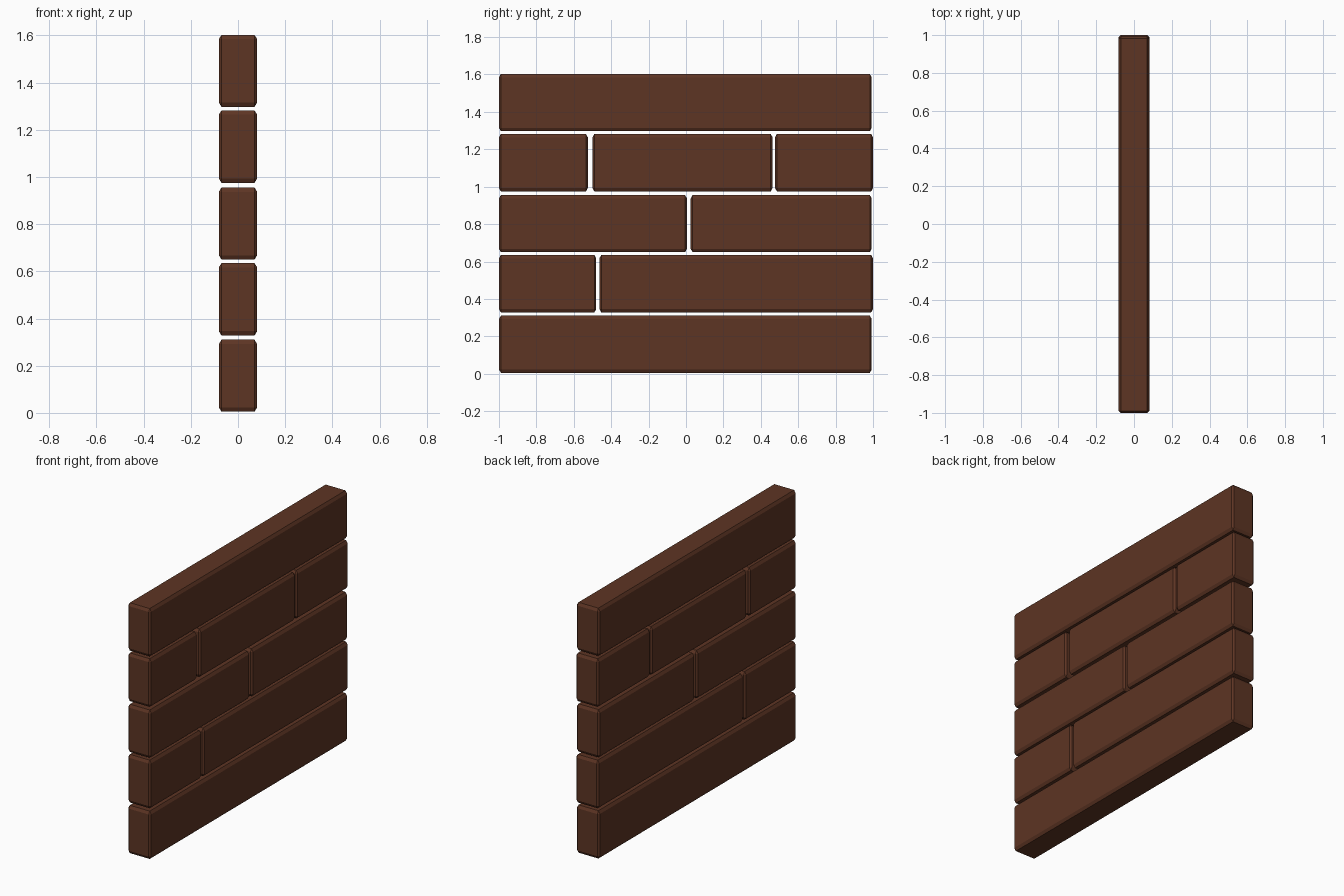
import bpy, bmesh
from mathutils import Vector

if "Cube" in bpy.data.objects:
    bpy.data.objects.remove(bpy.data.objects["Cube"])

wood = bpy.data.materials.new("dark_brown")
wood.diffuse_color = (0.11, 0.035, 0.017, 1)
wood.use_nodes = True
wood.node_tree.nodes["Principled BSDF"].inputs["Base Color"].default_value = wood.diffuse_color

HALF_X = 0.081                           # half thickness of the wall
CHAMFER = Vector((0.011, 0.010, 0.018))  # edge cut along x, y, z


def plank(name, y0, y1, z0, z1):
    """Box with flat chamfers on every edge."""
    h = Vector((HALF_X, (y1 - y0) / 2, (z1 - z0) / 2))
    bm = bmesh.new()
    for sx in (-1, 1):
        for sy in (-1, 1):
            for sz in (-1, 1):
                for axis in range(3):
                    p = h - CHAMFER
                    p[axis] = h[axis]
                    bm.verts.new((p.x * sx, p.y * sy, p.z * sz))
    bmesh.ops.convex_hull(bm, input=bm.verts)
    bmesh.ops.dissolve_limit(bm, angle_limit=0.01, verts=bm.verts, edges=bm.edges)
    bmesh.ops.recalc_face_normals(bm, faces=bm.faces)
    me = bpy.data.meshes.new(name)
    bm.to_mesh(me)
    bm.free()
    me.materials.append(wood)
    ob = bpy.data.objects.new(name, me)
    ob.location = (0, (y0 + y1) / 2, (z0 + z1) / 2)
    bpy.context.collection.objects.link(ob)


# Rows from bottom to top: z range and the y spans of the planks
rows = [
    (0.005, 0.31, [(-1, 0.993)]),
    (0.328, 0.635, [(-1, -0.48), (-0.463, 1)]),
    (0.65, 0.955, [(-1, 0.005), (0.025, 0.993)]),
    (0.975, 1.282, [(-1, -0.525), (-0.5, 0.463), (0.476, 1)]),
    (1.297, 1.602, [(-1, 0.993)]),
]
for r, (z0, z1, spans) in enumerate(rows, 1):
    for c, (y0, y1) in enumerate(spans, 1):
        plank(f"plank_row{r}_{c}", y0, y1, z0, z1)
